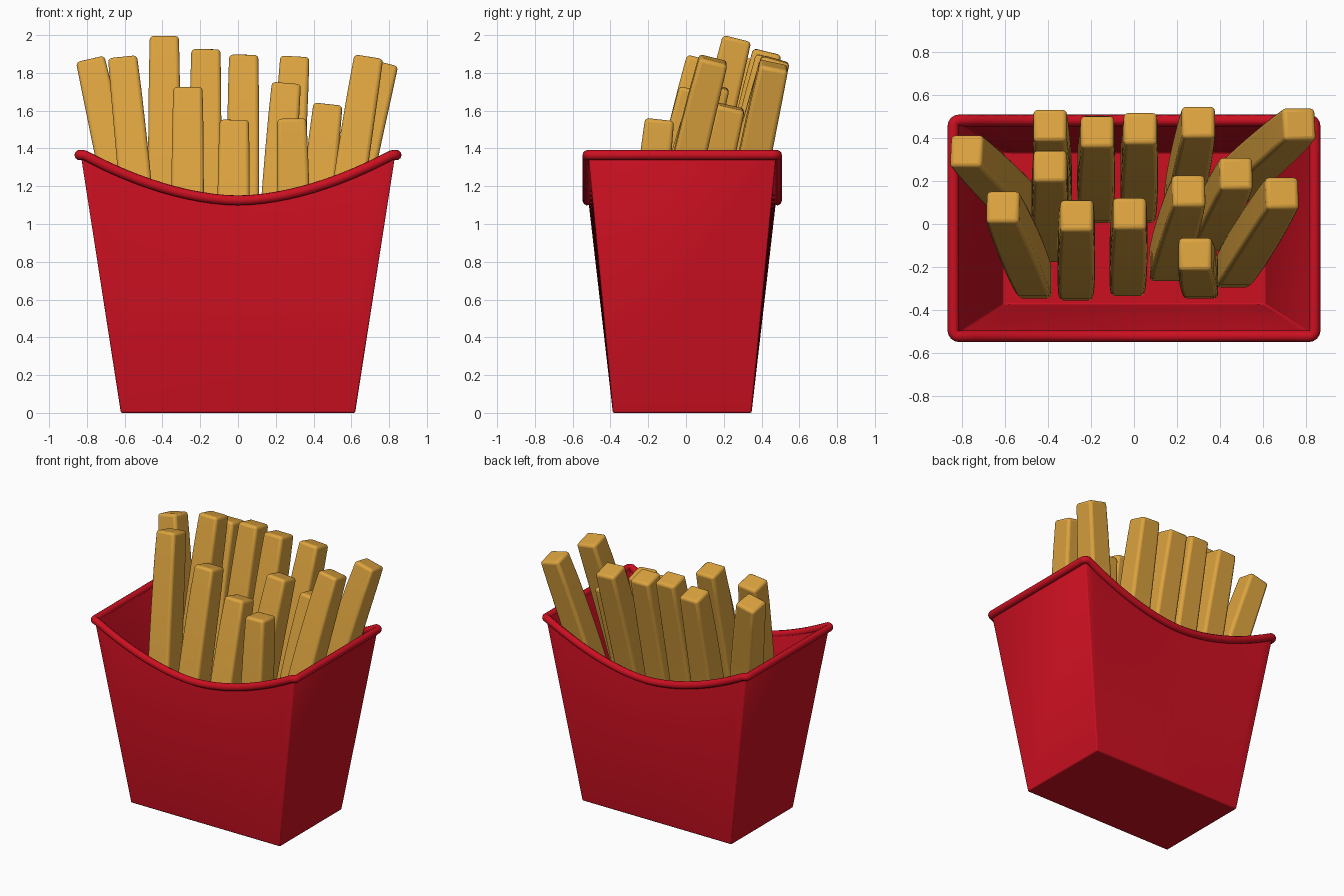
import bpy, bmesh, math
from mathutils import Vector

if "Cube" in bpy.data.objects:
    bpy.data.objects.remove(bpy.data.objects["Cube"])

CY = -0.02          # centre of the box in y
N = 24              # segments along each curved edge


def material(name, rgb):
    m = bpy.data.materials.new(name)
    m.diffuse_color = (*rgb, 1)
    m.use_nodes = True
    m.node_tree.nodes["Principled BSDF"].inputs["Base Color"].default_value = m.diffuse_color
    return m


RED = material("red_card", (0.60, 0.005, 0.015))
GOLD = material("golden_potato", (0.72, 0.37, 0.05))


def finish(obj, mat, angle=35):
    obj.data.materials.append(mat)
    bpy.ops.object.select_all(action='DESELECT')
    obj.select_set(True)
    bpy.context.view_layer.objects.active = obj
    bpy.ops.object.shade_smooth_by_angle(angle=math.radians(angle))


def mesh_object(name, bm):
    bmesh.ops.recalc_face_normals(bm, faces=bm.faces[:])
    me = bpy.data.meshes.new(name)
    bm.to_mesh(me)
    bm.free()
    obj = bpy.data.objects.new(name, me)
    bpy.context.collection.objects.link(obj)
    return obj


def dip(f):
    """Height of the scooped edge; f runs -1..1 across the width."""
    return 1.125 + 0.24 * abs(f) ** 1.8


# Carton: tapered box whose front and back edges dip in the middle
bm = bmesh.new()
fr = [-1 + 2 * i / N for i in range(N + 1)]
loop = [(f, -1) for f in fr] + [(f, 1) for f in reversed(fr)]
low = [bm.verts.new((f * 0.62, CY + s * 0.367, 0)) for f, s in loop]
top = [bm.verts.new((f * 0.832, CY + s * 0.497, dip(f))) for f, s in loop]
for i in range(len(loop)):
    j = (i + 1) % len(loop)
    bm.faces.new((low[i], low[j], top[j], top[i]))
bm.faces.new(low[::-1])
box = mesh_object("carton", bm)
# recalc on an open shell: make sure the floor faces down
if min(box.data.polygons, key=lambda p: p.center.z).normal.z > 0:
    box.data.flip_normals()
solid = box.modifiers.new("thickness", 'SOLIDIFY')
solid.thickness = 0.02
solid.offset = -1
bev = box.modifiers.new("soft_edges", 'BEVEL')
bev.width = 0.008
bev.segments = 2
bev.limit_method = 'ANGLE'
bev.angle_limit = math.radians(40)
finish(box, RED)

# Rolled rim: round tube following the upper edge, with small corner arcs
HX, HY, R = 0.839, 0.501, 0.025
pts = []
for s in (-1, 1):
    row = [(f * (HX - R) * -s, CY + s * HY, dip(f)) for f in fr]
    # corner at the end of each row, turning toward the other long edge
    for k in range(1, 5):
        a = math.radians(22.5 * k)
        row.append((-s * (HX - R + R * math.sin(a)),
                    CY + s * (HY - R + R * math.cos(a)), dip(1)))
    # matching corner at the start of the row
    start = [(-p[0], p[1], p[2]) for p in row[-1:-5:-1]]
    pts += start + row
cu = bpy.data.curves.new("rim", 'CURVE')
cu.dimensions = '3D'
cu.bevel_depth = 0.027
cu.bevel_resolution = 3
sp = cu.splines.new('POLY')
sp.points.add(len(pts) - 1)
for p, co in zip(sp.points, pts):
    p.co = (*co, 1)
sp.use_cyclic_u = True
rim = bpy.data.objects.new("rim", cu)
bpy.context.collection.objects.link(rim)
bpy.context.view_layer.objects.active = rim
rim.select_set(True)
bpy.ops.object.select_all(action='DESELECT')
rim.select_set(True)
bpy.ops.object.convert(target='MESH')
finish(bpy.context.view_layer.objects.active, RED, 60)


# Potato sticks: square section swept along a gently bending path
def stick(name, base, tip, height):
    bm = bmesh.new()
    b = Vector((*base, 0.04))
    t = Vector((*tip, height - 0.018))

    def path(u):
        k = u ** 1.3
        return Vector((b.x + (t.x - b.x) * k, b.y + (t.y - b.y) * k,
                       b.z + (t.z - b.z) * u))

    rings, n = [], 10
    for i in range(n + 1):
        u = i / n
        d = (path(min(u + 0.03, 1)) - path(max(u - 0.03, 0))).normalized()
        side = Vector((0, 1, 0)).cross(d).normalized()
        fwd = d.cross(side)
        h = 0.078 + 0.009 * math.sin(math.pi * min(1, u * 1.02)) ** 0.7 if 0 < u < 1 else 0.077
        rings.append([bm.verts.new(path(u) + side * x * h + fwd * y * h)
                      for x, y in ((-1, -1), (1, -1), (1, 1), (-1, 1))])
    for r0, r1 in zip(rings, rings[1:]):
        for i in range(4):
            j = (i + 1) % 4
            bm.faces.new((r0[i], r0[j], r1[j], r1[i]))
    bm.faces.new(rings[0][::-1])
    bm.faces.new(rings[-1])
    obj = mesh_object(name, bm)
    bv = obj.modifiers.new("rounded_edges", 'BEVEL')
    bv.width = 0.02
    bv.segments = 3
    bv.limit_method = 'ANGLE'
    bv.angle_limit = math.radians(40)
    finish(obj, GOLD, 40)


# base (x, y), tip (x, y), top height
STICKS = [
    ((-0.46, 0.02), (-0.78, 0.34), 1.88),
    ((-0.37, 0.10), (-0.39, 0.46), 1.89),
    ((-0.18, 0.08), (-0.17, 0.43), 1.93),
    ((0.02, 0.08), (0.03, 0.445), 1.90),
    ((0.22, 0.08), (0.30, 0.475), 1.89),
    ((0.43, 0.16), (0.77, 0.465), 1.86),
    ((-0.39, -0.10), (-0.39, 0.27), 2.00),
    ((-0.46, -0.27), (-0.61, 0.08), 1.89),
    ((-0.27, -0.28), (-0.265, 0.04), 1.73),
    ((-0.03, -0.26), (-0.02, 0.05), 1.555),
    ((0.15, -0.19), (0.255, 0.155), 1.75),
    ((0.34, -0.05), (0.475, 0.235), 1.64),
    ((0.46, -0.22), (0.69, 0.145), 1.89),
    ((0.31, -0.27), (0.285, -0.14), 1.57),
]
for i, (base, tip, height) in enumerate(STICKS, 1):
    stick(f"potato_stick_{i}", base, tip, height)
